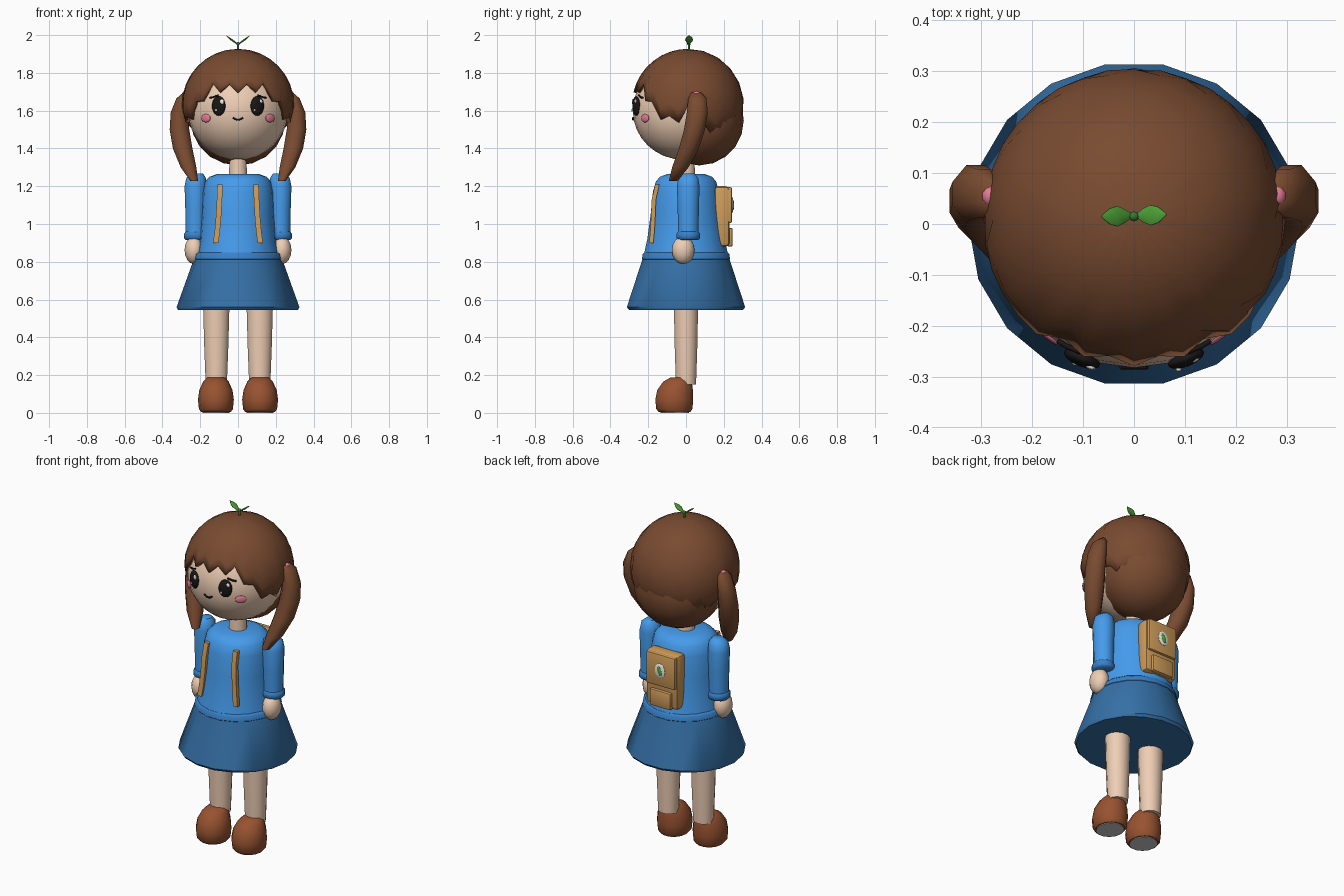
import bpy, bmesh, math
from mathutils import Vector

if "Cube" in bpy.data.objects:
    bpy.data.objects.remove(bpy.data.objects["Cube"])

def mat(name, r, g, b):
    m = bpy.data.materials.new(name)
    m.diffuse_color = (r, g, b, 1)
    m.use_nodes = True
    m.node_tree.nodes["Principled BSDF"].inputs["Base Color"].default_value = m.diffuse_color
    return m

SKIN = mat("skin", .86, .62, .46)
HAIR = mat("hair", .19, .07, .03)
BLUE = mat("shirt_blue", .06, .33, .84)
DARK = mat("skirt_blue", .035, .16, .38)
CUFF = mat("cuff_blue", .04, .22, .58)
SHOE = mat("shoe_brown", .31, .085, .03)
TAN = mat("pack_tan", .62, .33, .1)
GREEN = mat("leaf_green", .08, .38, .04)
STEM = mat("stem_green", .04, .2, .03)
BLACK = mat("eye_black", .01, .008, .008)
WHITE = mat("white", .9, .88, .82)
PINK = mat("pink", .8, .2, .3)

def finish(name, bm, m=None, angle=50):
    bmesh.ops.recalc_face_normals(bm, faces=bm.faces[:])
    me = bpy.data.meshes.new(name)
    bm.to_mesh(me)
    bm.free()
    ob = bpy.data.objects.new(name, me)
    bpy.context.collection.objects.link(ob)
    if m:
        me.materials.append(m)
    bpy.ops.object.select_all(action='DESELECT')
    ob.select_set(True)
    bpy.context.view_layer.objects.active = ob
    bpy.ops.object.shade_smooth_by_angle(angle=math.radians(angle))
    return ob

def loft(name, rings, m, sides=12, angle=50):
    """Horizontal elliptical rings (cx, cy, z, rx, ry), bridged and capped."""
    bm = bmesh.new()
    loops = []
    for cx, cy, z, rx, ry in rings:
        loops.append([bm.verts.new((cx + rx * math.sin((i + .5) * math.tau / sides),
                                    cy - ry * math.cos((i + .5) * math.tau / sides), z))
                      for i in range(sides)])
    for a, b in zip(loops, loops[1:]):
        for i in range(sides):
            j = (i + 1) % sides
            bm.faces.new((a[i], a[j], b[j], b[i]))
    bm.faces.new(loops[0])
    bm.faces.new(loops[-1])
    return finish(name, bm, m, angle)

def ball(name, loc, rad, m, seg=14, rings=10, rot=(0, 0, 0)):
    bm = bmesh.new()
    bmesh.ops.create_uvsphere(bm, u_segments=seg, v_segments=rings, radius=1)
    bmesh.ops.scale(bm, vec=rad, verts=bm.verts)
    ob = finish(name, bm, m)
    ob.location, ob.rotation_euler = loc, rot
    return ob

def box(name, loc, size, m, bevel):
    bm = bmesh.new()
    bmesh.ops.create_cube(bm, size=1)
    bmesh.ops.scale(bm, vec=size, verts=bm.verts)
    bmesh.ops.bevel(bm, geom=bm.edges[:], offset=bevel, segments=2, affect='EDGES', profile=.5)
    ob = finish(name, bm, m, 35)
    ob.location = loc
    return ob

def wire(name, pts, r, m):
    cu = bpy.data.curves.new(name, 'CURVE')
    cu.dimensions, cu.bevel_depth, cu.bevel_resolution, cu.use_fill_caps = '3D', r, 1, True
    sp = cu.splines.new('POLY')
    sp.points.add(len(pts) - 1)
    for p, c in zip(sp.points, pts):
        p.co = (*c, 1)
    cu.materials.append(m)
    ob = bpy.data.objects.new(name, cu)
    bpy.context.collection.objects.link(ob)
    return ob

# body
loft("skirt", [(0, 0, .545, .318, .306), (0, 0, .56, .325, .318), (0, 0, .82, .232, .232)], DARK, 18)
loft("waistband", [(0, 0, .805, .228, .228), (0, 0, .815, .237, .237), (0, 0, .84, .233, .233),
                   (0, 0, .85, .222, .225)], CUFF, 18)
loft("shirt", [(0, 0, .83, .222, .228), (0, 0, .92, .205, .208), (0, 0, 1.05, .195, .19), (0, 0, 1.17, .19, .178),
               (0, 0, 1.225, .175, .162), (0, 0, 1.25, .15, .14), (0, 0, 1.265, .11, .1)], BLUE, 18)
loft("neck", [(0, 0, 1.23, .05, .05), (0, 0, 1.4, .045, .045)], SKIN, 12)

for s, side in ((-1, "right"), (1, "left")):
    # legs and shoes
    x = s * .115
    loft(side + "_leg", [(x, 0, .15, .058, .055), (x, 0, .35, .066, .062), (x, 0, .6, .073, .067)], SKIN)
    x = s * .117
    loft(side + "_shoe", [(x, -.06, .004, .078, .085), (x, -.062, .02, .09, .098), (x, -.062, .07, .095, .103),
                          (x, -.058, .12, .088, .097), (x, -.045, .165, .068, .078),
                          (x, -.03, .188, .045, .052)], SHOE, 14)
    loft(side + "_sole", [(x, -.06, 0, .072, .078), (x, -.06, .006, .072, .078)], None, 14)
    # arms
    loft(side + "_sleeve", [(s * .225, .012, .93, .054, .056), (s * .225, .012, 1.08, .056, .058),
                            (s * .225, .012, 1.2, .06, .062), (s * .222, .012, 1.245, .053, .054),
                            (s * .215, .012, 1.268, .03, .032)], BLUE)
    loft(side + "_cuff", [(s * .225, .012, .915, .053, .053), (s * .225, .012, .925, .063, .065),
                          (s * .225, .012, .948, .063, .065), (s * .225, .012, .96, .054, .055)], CUFF)
    ball(side + "_hand", (s * .233, -.015, .862), (.05, .06, .074), SKIN, 12, 8)
    # ponytail and its tie
    loft(side + "_ponytail", [(s * .278, .055, 1.695, .014, .03), (s * .295, .06, 1.665, .034, .052),
                              (s * .31, .06, 1.59, .05, .06), (s * .31, .045, 1.5, .056, .06),
                              (s * .293, .015, 1.4, .056, .057), (s * .262, -.03, 1.3, .045, .047),
                              (s * .232, -.068, 1.228, .022, .025)], HAIR, 8, 60)
    ball(side + "_hair_tie", (s * .281, .055, 1.685), (.018, .022, .018), PINK, 10, 6)

# head
HC, HR = Vector((0, -.012, 1.6)), (.265, .27, .26)
ball("head", HC, HR, SKIN, 24, 16)

def face_y(x, z):
    return HC.y - HR[1] * math.sqrt(1 - (x / HR[0]) ** 2 - ((z - HC.z) / HR[2]) ** 2)

for s, side in ((-1, "right"), (1, "left")):
    yaw = s * .38
    ball(side + "_eye", (s * .102, face_y(.102, 1.625) - .004, 1.625), (.038, .016, .052), BLACK, rot=(0, 0, yaw))
    for n, dx, dz, r in (("large", .016, .022, .012), ("small", -.014, -.022, .006)):
        ball(side + "_eye_glint_" + n, (s * .102 + dx, face_y(s * .102 + dx, 1.625 + dz) - .018, 1.625 + dz),
             (r, .005, r * 1.2), WHITE, 10, 6, (0, 0, yaw))
    ball(side + "_cheek", (s * .17, face_y(.17, 1.56) - .002, 1.56), (.032, .008, .022), PINK, rot=(0, 0, s * .7))
    wire(side + "_lash", [(s * a, face_y(a, z) - .006, z) for a, z in
                          ((.105, 1.682), (.13, 1.672), (.15, 1.668))], .005, BLACK)
wire("mouth", [(x, face_y(x, z) - .003, z) for x, z in
               ((-.026, 1.563), (-.013, 1.554), (0, 1.551), (.013, 1.554), (.026, 1.563))], .005, BLACK)

# hair: back mass and zigzag-edged cap
ball("back_hair", (0, .07, 1.55), (.25, .236, .24), HAIR, 16, 10)
N, ROWS, CAP = 36, 8, Vector((0, .01, 1.63))
KEYS = [(0, 1.72), (30, 1.725), (65, 1.55), (78, 1.55), (90, 1.6), (110, 1.5), (180, 1.45)]

def hem(a):
    for (a0, z0), (a1, z1) in zip(KEYS, KEYS[1:]):
        if a <= a1:
            return z0 + (z1 - z0) * (a - a0) / (a1 - a0)

bm = bmesh.new()
top = bm.verts.new(CAP + Vector((0, 0, .297)))
cols = []
for i in range(N):
    d = i * 360 / N
    z = hem(min(d, 360 - d)) + (.022 if i % 2 else -.022)
    end = math.acos((z - CAP.z) / .297)
    a = math.radians(d)
    cols.append([bm.verts.new(CAP + Vector((.297 * math.sin(t) * math.sin(a), -.296 * math.sin(t) * math.cos(a),
                                            .297 * math.cos(t)))) for t in
                 (end * k / ROWS for k in range(1, ROWS + 1))])
for i in range(N):
    a, b = cols[i], cols[(i + 1) % N]
    bm.faces.new((top, a[0], b[0]))
    for k in range(ROWS - 1):
        bm.faces.new((a[k], a[k + 1], b[k + 1], b[k]))
cap = finish("hair_cap", bm, HAIR)
sol = cap.modifiers.new("thickness", 'SOLIDIFY')
sol.thickness, sol.offset = .02, -1

# sprout on top
loft("sprout_stem", [(0, .015, 1.91, .006, .006), (0, .015, 1.955, .006, .006)], STEM, 8)
ball("sprout_bud", (0, .015, 1.955), (.01, .01, .01), STEM, 8, 6)
for s, side in ((-1, "right"), (1, "left")):
    leaf = loft(side + "_sprout_leaf", [(0, 0, 0, .002, .003), (0, 0, .018, .004, .014), (0, 0, .036, .005, .021),
                                        (0, 0, .055, .004, .016), (0, 0, .074, .001, .002)], GREEN, 10, 60)
    leaf.location = (s * .004, .016, 1.953)
    leaf.rotation_euler = (-.04 if s > 0 else .02, s * .93, 0)

# backpack
box("backpack", (0, .19, 1.04), (.21, .08, .32), TAN, .02)
box("backpack_flap", (0, .229, 1.1), (.19, .03, .19), TAN, .01)
box("backpack_pocket", (0, .232, .93), (.14, .03, .1), TAN, .01)
ball("badge", (0, .245, 1.1), (.034, .006, .042), WHITE)
ball("badge_leaf", (0, .25, 1.1), (.013, .005, .028), GREEN, rot=(0, .3, 0))
for s, side in ((-1, "right"), (1, "left")):
    pts = [(.095, -.152, 1.21), (.098, -.17, 1.13), (.103, -.174, 1.04), (.11, -.178, .96), (.118, -.184, .9)]
    loft(side + "_strap", [(s * x, y, z, .02, .016) for x, y, z in pts[::-1]], TAN, 4, 40)
